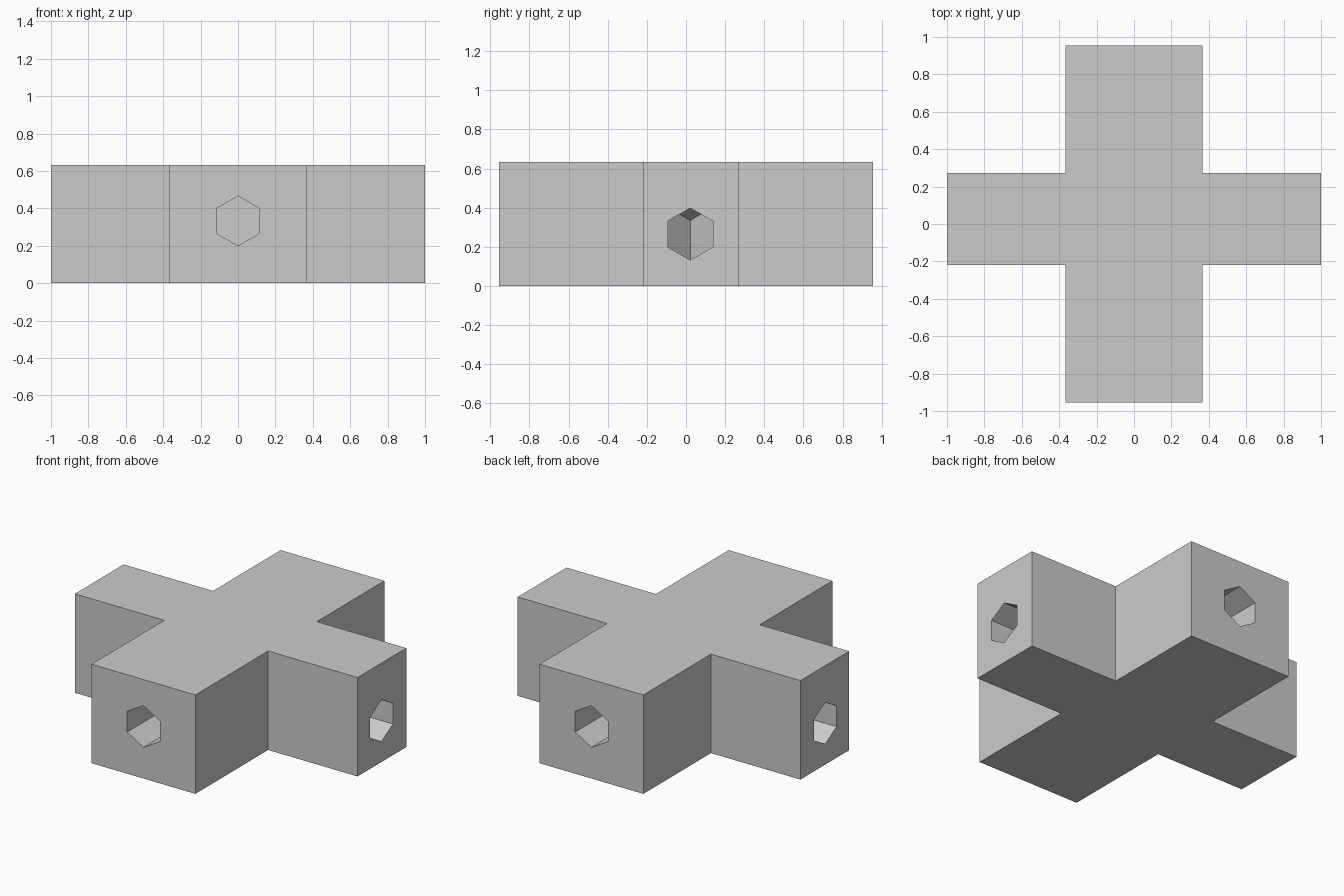
import bpy
import bmesh
from math import pi
from mathutils import Matrix, Vector

cube = bpy.data.objects.get("Cube")
if cube:
    bpy.data.objects.remove(cube, do_unlink=True)

HEIGHT = 0.633
ARM_X, ARM_Y = 1.0, 0.955
HOLE_RADIUS = 0.133

grey = bpy.data.materials.new("plain_grey")
grey.use_nodes = True
colour = (0.6, 0.6, 0.6, 1)
grey.diffuse_color = colour
grey.node_tree.nodes["Principled BSDF"].inputs["Base Color"].default_value = colour


def add_object(name, bm):
    bmesh.ops.recalc_face_normals(bm, faces=bm.faces)
    mesh = bpy.data.meshes.new(name)
    bm.to_mesh(mesh)
    bm.free()
    mesh.materials.append(grey)
    obj = bpy.data.objects.new(name, mesh)
    bpy.context.collection.objects.link(obj)
    return obj


def hex_bar(start, end):
    """Six-sided bar along x with a corner pointing up."""
    bm = bmesh.new()
    bmesh.ops.create_cone(bm, cap_ends=True, segments=6, radius1=HOLE_RADIUS,
                          radius2=HOLE_RADIUS, depth=end - start)
    # Put one corner on the x axis, then turn that corner upwards
    corner = max(bm.verts, key=lambda v: v.co.x).co
    if abs(corner.y) > 0.01:
        bmesh.ops.rotate(bm, verts=bm.verts, matrix=Matrix.Rotation(pi / 6, 3, "Z"))
    bmesh.ops.rotate(bm, verts=bm.verts, matrix=Matrix.Rotation(pi / 2, 3, "Y"))
    bmesh.ops.translate(bm, verts=bm.verts, vec=((start + end) / 2, 0, 0))
    return bm


def cut_hole(body, name, bm, location, angle):
    cutter = add_object(name, bm)
    cutter.location = location
    cutter.rotation_euler.z = angle
    cutter.hide_render = True
    cutter.hide_set(True)
    mod = body.modifiers.new(name, "BOOLEAN")
    mod.operation = "DIFFERENCE"
    mod.solver = "EXACT"
    mod.object = cutter


# Cross-shaped block, extruded from its outline
half, front, back = 0.367, -0.22, 0.272
outline = [(-half, -ARM_Y), (half, -ARM_Y), (half, front), (ARM_X, front),
           (ARM_X, back), (half, back), (half, ARM_Y), (-half, ARM_Y),
           (-half, back), (-ARM_X, back), (-ARM_X, front), (-half, front)]
bm = bmesh.new()
base = bm.faces.new([bm.verts.new((x, y, 0)) for x, y in outline])
top = bmesh.ops.extrude_face_region(bm, geom=[base])["geom"]
bmesh.ops.translate(bm, vec=(0, 0, HEIGHT),
                    verts=[v for v in top if isinstance(v, bmesh.types.BMVert)])
block = add_object("cross_block", bm)

# Flat-bottomed hexagonal sockets in the front and back arms
for name, angle in (("front_socket_cutter", -pi / 2), ("back_socket_cutter", pi / 2)):
    cut_hole(block, name, hex_bar(0.35, 1.1), (0, 0, 0.333), angle)

# Side sockets, each ending in a three-sided hollow corner
tip = Vector((0.3, 0, 0.07))
for name, angle in (("left_socket_cutter", 0), ("right_socket_cutter", pi)):
    bm = hex_bar(0.1, 1.2)
    for normal in ((1, 1, 0), (1, -1, 0), (1, 0, -1.73)):
        cut = bmesh.ops.bisect_plane(
            bm, geom=bm.verts[:] + bm.edges[:] + bm.faces[:],
            plane_co=tip, plane_no=Vector(normal).normalized(), clear_inner=True)
        rim = [e for e in cut["geom_cut"] if isinstance(e, bmesh.types.BMEdge)]
        bmesh.ops.contextual_create(bm, geom=rim)
    cut_hole(block, name, bm, (0, 0.022, 0.265), angle)
